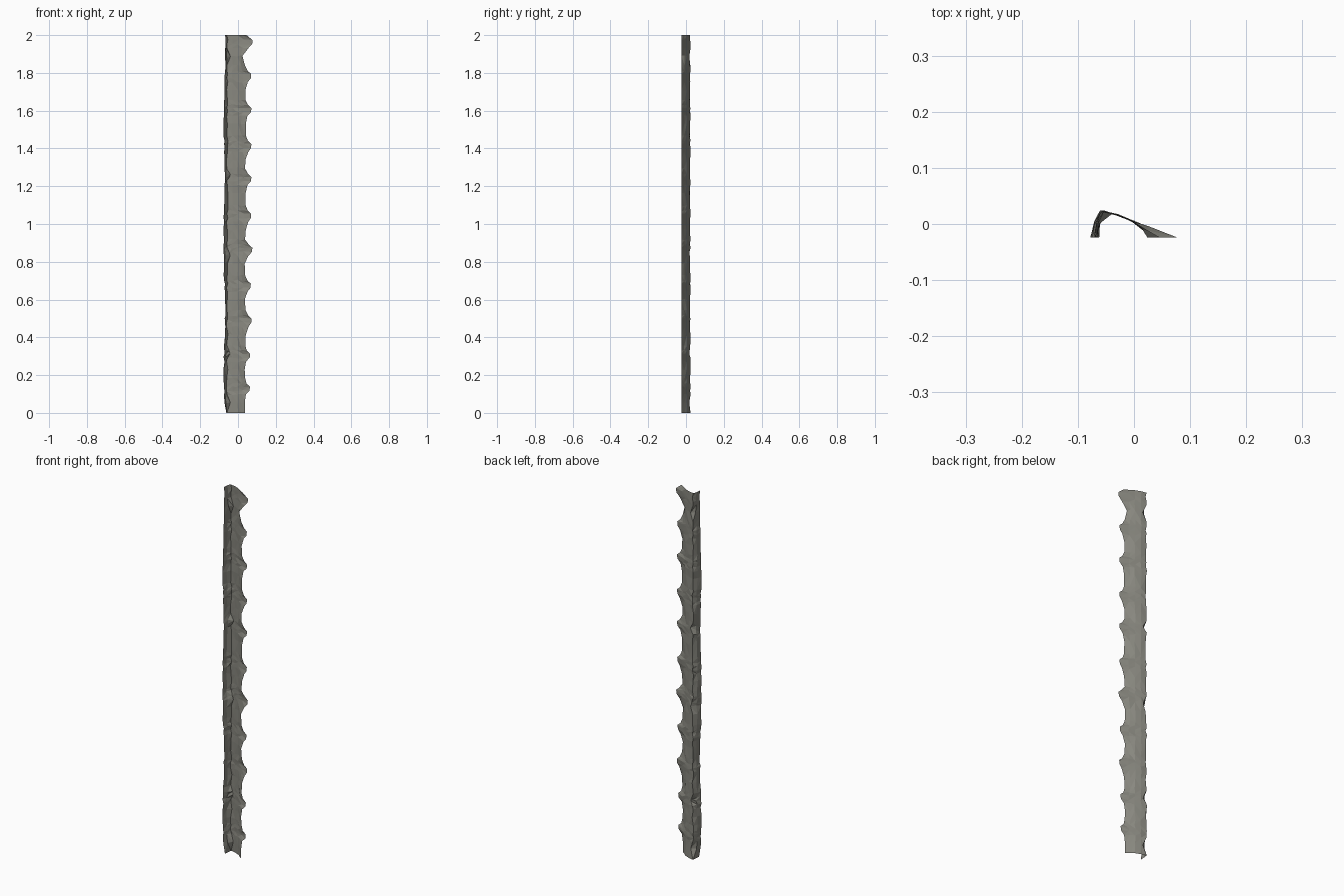
import bpy, bmesh, math, random

if "Cube" in bpy.data.objects:
    bpy.data.objects.remove(bpy.data.objects["Cube"])

random.seed(4)

stone = bpy.data.materials.new("weathered grey stone")
stone.diffuse_color = (0.25, 0.247, 0.215, 1)
stone.use_nodes = True
stone.node_tree.nodes["Principled BSDF"].inputs["Base Color"].default_value = stone.diffuse_color

# Heights of the ragged teeth along the right edge, with tip reach in x
tooth_z = [0.125, 0.30, 0.485, 0.67, 0.86, 1.04, 1.235, 1.41, 1.60, 1.78, 1.96]
tooth_x = [0.063, 0.064, 0.072, 0.068, 0.076, 0.07, 0.071, 0.071, 0.071, 0.07, 0.077]

# Rows: (height, right edge x), five per tooth
rows = [(0.0, 0.036)]
for z, tip in zip(tooth_z, tooth_x):
    last = z == tooth_z[-1]
    low = 0.022 if last else 0.036
    rows += [(z - 0.07, low + random.uniform(-0.002, 0.006)),
             (z - 0.028, tip - 0.018 + random.uniform(-0.004, 0.004)),
             (z - 0.008, tip - 0.002),
             (z + 0.014, tip)]
    if not last:
        rows += [(z + 0.03, tip - 0.018), (z + 0.058, low + random.uniform(0, 0.006))]
rows.append((2.0, 0.045))

notches = [0.06, 0.33, 0.84, 1.25, 1.9]      # dents in the ridge


def section(z, edge):
    """Open arched cross-section, from left foot over the ridge to right edge."""
    j = lambda a: random.uniform(-a, a)
    tooth = max(0, (edge - 0.036) / 0.04)
    foot = -0.070 + 0.004 * math.sin(z * 9 + 3) + j(0.003) - 0.003 * math.sin(z * math.pi / 2)
    if z < 0.04:
        foot = -0.062
    dent = 0.014 if min(abs(z - n) for n in notches) < 0.022 else 0
    return [(foot, -0.024),
            (foot * 0.5 - 0.031 + dent * 0.3 + j(0.002), 0.002 + j(0.004)),
            (-0.057 + dent + j(0.004), 0.0225 - dent * 0.25 + j(0.002)),
            (-0.030 + j(0.003), 0.0165 + j(0.001)),
            (-0.002 + j(0.003), 0.005 + j(0.001)),
            (0.016 + 0.014 * tooth + j(0.002), -0.009 + 0.002 * tooth + j(0.002)),
            (edge, -0.024)]


# Single-sheet rock edging strip
bm = bmesh.new()
grid = []
for k, (z, edge) in enumerate(rows):
    end = k in (0, len(rows) - 1)
    ring = []
    for i, (x, y) in enumerate(section(z, edge)):
        dz = 0 if end or i == 6 else random.uniform(-0.004, 0.004)
        ring.append(bm.verts.new((x, y, z + dz)))
    grid.append(ring)
for a, b in zip(grid, grid[1:]):
    for i in range(6):
        q = (a[i], b[i], b[i + 1], a[i + 1])
        s = random.randint(0, 1)             # random diagonal gives chipped facets
        bm.faces.new((q[s], q[s + 1], q[s + 2]))
        bm.faces.new((q[s], q[s + 2], q[(s + 3) % 4]))
mesh = bpy.data.meshes.new("rock_edge_strip")
bm.to_mesh(mesh)
bm.free()
mesh.materials.append(stone)
obj = bpy.data.objects.new("rock_edge_strip", mesh)
bpy.context.collection.objects.link(obj)
